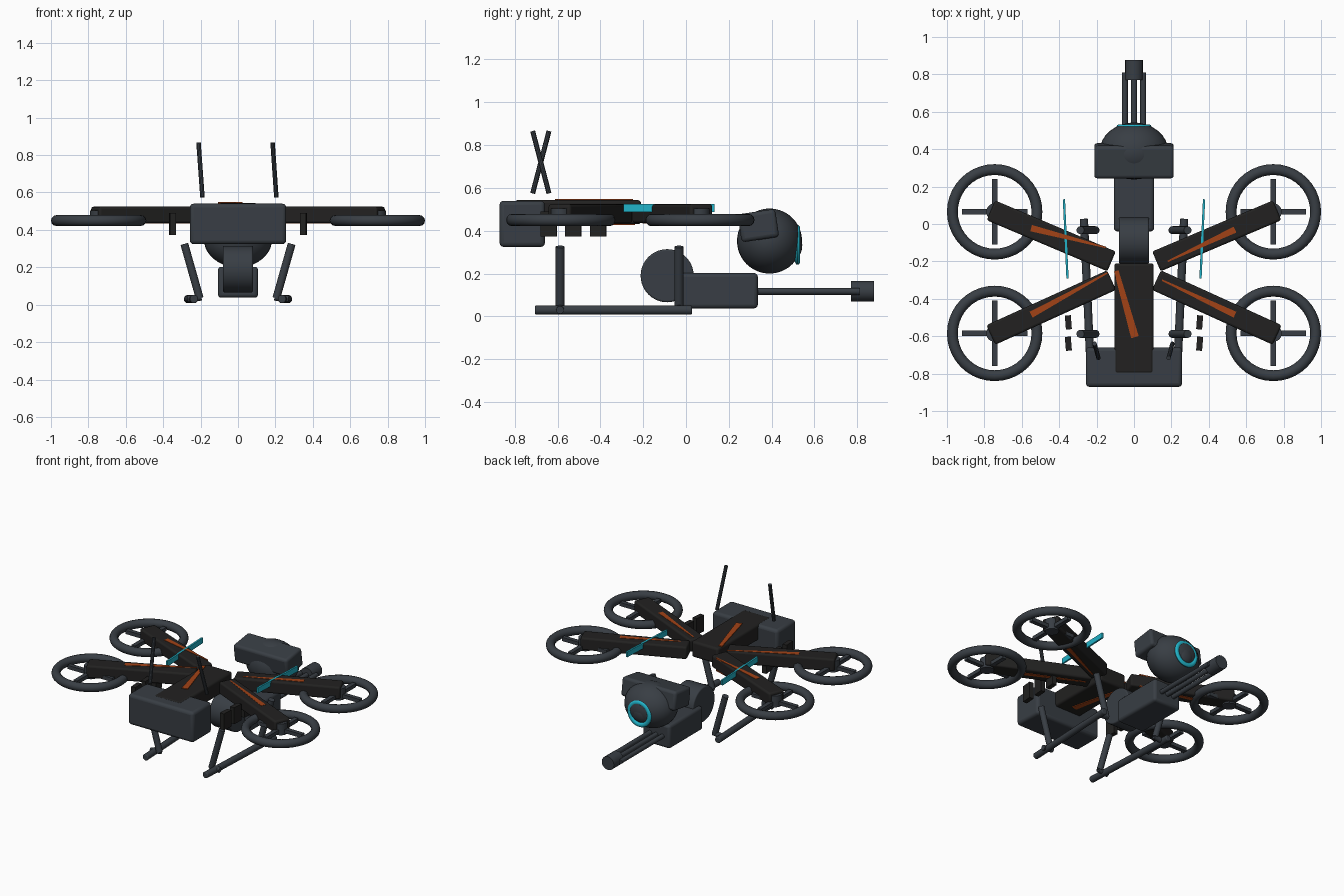
import bpy, bmesh, math
from mathutils import Vector, Matrix

if "Cube" in bpy.data.objects:
    bpy.data.objects.remove(bpy.data.objects["Cube"])


def material(name, rgb):
    m = bpy.data.materials.new(name)
    m.diffuse_color = (*rgb, 1)
    m.use_nodes = True
    m.node_tree.nodes["Principled BSDF"].inputs["Base Color"].default_value = m.diffuse_color
    return m


METAL = material("gunmetal", (0.040, 0.048, 0.058))
DARK = material("charcoal", (0.016, 0.0155, 0.015))
ORANGE = material("burnt orange", (0.36, 0.055, 0.008))
CYAN = material("cyan", (0.015, 0.45, 0.58))


def finish(name, bm, mat, bevel=0.0, smooth=True):
    bmesh.ops.recalc_face_normals(bm, faces=bm.faces)
    me = bpy.data.meshes.new(name)
    bm.to_mesh(me)
    bm.free()
    ob = bpy.data.objects.new(name, me)
    bpy.context.collection.objects.link(ob)
    me.materials.append(mat)
    if bevel:
        mod = ob.modifiers.new("bevel", 'BEVEL')
        mod.width, mod.segments = bevel, 3
    if smooth:
        bpy.ops.object.select_all(action='DESELECT')
        ob.select_set(True)
        bpy.context.view_layer.objects.active = ob
        bpy.ops.object.shade_smooth_by_angle(angle=math.radians(35))
    return ob


def box(name, centre, size, mat, bevel=0.0, rot=None):
    bm = bmesh.new()
    bmesh.ops.create_cube(bm, size=1)
    r = rot if rot else Matrix.Identity(4)
    bm.transform(Matrix.Translation(centre) @ r @ Matrix.Diagonal((*size, 1)))
    return finish(name, bm, mat, bevel, bevel > 0)


def tube(name, a, b, radius, mat, sides=20, bevel=0.0):
    a, b = Vector(a), Vector(b)
    bm = bmesh.new()
    bmesh.ops.create_cone(bm, cap_ends=True, segments=sides, radius1=radius,
                          radius2=radius, depth=(b - a).length)
    turn = (b - a).to_track_quat('Z', 'Y').to_matrix().to_4x4()
    bm.transform(Matrix.Translation((a + b) / 2) @ turn)
    return finish(name, bm, mat, bevel)


def ball(name, centre, radii, mat):
    bm = bmesh.new()
    bmesh.ops.create_uvsphere(bm, u_segments=32, v_segments=20, radius=1)
    bm.transform(Matrix.Translation(centre) @ Matrix.Diagonal((*radii, 1)))
    return finish(name, bm, mat)


def ring(name, centre, major, minor, mat, axis='Z', flat=1.0):
    bm = bmesh.new()
    n, k = 40, 12
    rows = []
    for i in range(n):
        t = math.tau * i / n
        row = []
        for j in range(k):
            p = math.tau * j / k
            r = major + minor * math.cos(p)
            row.append(bm.verts.new((r * math.cos(t), r * math.sin(t), flat * minor * math.sin(p))))
        rows.append(row)
    for i in range(n):
        for j in range(k):
            a, b = rows[i], rows[(i + 1) % n]
            bm.faces.new((a[j], b[j], b[(j + 1) % k], a[(j + 1) % k]))
    if axis == 'Y':
        bm.transform(Matrix.Rotation(math.pi / 2, 4, 'X'))
    bm.transform(Matrix.Translation(centre))
    return finish(name, bm, mat)


def stripe(name, a, b, wa, wb, z):
    """Thin tapered plate lying between two plan points."""
    a, b = Vector(a), Vector(b)
    d = (b - a).normalized()
    s = Vector((-d.y, d.x))
    plan = [a - s * wa / 2, b - s * wb / 2, b + s * wb / 2, a + s * wa / 2]
    bm = bmesh.new()
    f = bm.faces.new([bm.verts.new((p.x, p.y, z - 0.004)) for p in plan])
    ext = bmesh.ops.extrude_face_region(bm, geom=[f])
    bmesh.ops.translate(bm, vec=(0, 0, 0.008),
                        verts=[v for v in ext['geom'] if isinstance(v, bmesh.types.BMVert)])
    return finish(name, bm, ORANGE, smooth=False)


# Main hull and battery housing
box("hull", (0, -0.505, 0.487), (0.21, 0.59, 0.113), DARK, 0.015)
box("battery_housing", (0, -0.765, 0.432), (0.515, 0.212, 0.216), METAL, 0.02)
stripe("hull_stripe", (-0.095, -0.25), (0.005, -0.605), 0.025, 0.042, 0.544)
stripe("hull_belly_stripe", (-0.08, -0.24), (0.0, -0.6), 0.025, 0.042, 0.43)

# Rotor arms, guards and blades
Z = 0.45
for side, s in (("left", -1), ("right", 1)):
    for end, cy, iy in (("front", -0.585, -0.30), ("rear", 0.065, -0.20)):
        tag = f"{end}_{side}"
        cx = 0.745 * s
        inner, outer = Vector((0.12 * s, iy, 0.48)), Vector((0.765 * s, cy + math.copysign(0.008, cy), 0.48))
        d = outer - inner
        box(f"arm_{tag}", (inner + outer) / 2, (d.length, 0.115, 0.088), DARK, 0.012,
            Matrix.Rotation(math.atan2(d.y, d.x), 4, 'Z'))
        ring(f"rotor_guard_{tag}", (cx, cy, Z), 0.226, 0.029, METAL)
        box(f"blade_across_{tag}", (cx, cy, Z), (0.35, 0.03, 0.026), METAL)
        box(f"blade_along_{tag}", (cx, cy, Z), (0.03, 0.35, 0.026), METAL)
        tube(f"rotor_hub_{tag}", (cx, cy, 0.425), (cx, cy, 0.505), 0.045, METAL, 24)

# Painted arm stripes, above and below
for tag, a, b in (("rear_left", (-0.15, -0.125), (-0.55, -0.022)),
                  ("rear_right", (0.18, -0.20), (0.54, -0.03)),
                  ("front_left", (-0.14, -0.26), (-0.55, -0.485)),
                  ("front_right", (0.15, -0.30), (0.54, -0.485))):
    stripe(f"arm_stripe_{tag}", a, b, 0.008, 0.035, 0.522)
    stripe(f"arm_under_stripe_{tag}", a, b, 0.008, 0.03, 0.437)

for side, s in (("left", -1), ("right", 1)):
    # Light bars across the rear arms
    box(f"light_bar_{side}", (0.365 * s, -0.08, 0.507), (0.012, 0.425, 0.038), CYAN, 0,
        Matrix.Rotation(-0.045 * s, 4, 'Z'))
    # Row of pods beneath the front arms
    for i, y in enumerate((-0.64, -0.526, -0.41)):
        box(f"pod_{side}_{i}", (0.351 * s, y, 0.432), (0.032, 0.075, 0.116), DARK, 0,
            Matrix.Rotation(-0.08 * s, 4, 'Z'))
    # Landing skid and its two splayed struts
    tube(f"skid_{side}", (0.235 * s, -0.705, 0.03), (0.268 * s, 0.028, 0.03), 0.022, METAL, 20, 0.006)
    for j, y in enumerate((-0.588, -0.033)):
        tube(f"skid_strut_{side}_{j}", (0.287 * s, y, 0.325), (0.205 * s, y, 0.035), 0.021, METAL)
        tube(f"skid_joint_{side}_{j}", (0.195 * s, y, 0.04), (0.27 * s, y, 0.03), 0.018, METAL)

# Antennas leaning opposite ways
tube("antenna_left", (-0.19, -0.716, 0.575), (-0.211, -0.64, 0.865), 0.012, METAL, 10)
tube("antenna_right", (0.205, -0.64, 0.575), (0.185, -0.716, 0.865), 0.012, METAL, 10)

# Gun drum, receiver, barrels and muzzle
tube("gun_drum", (-0.08, -0.088, 0.19), (0.08, -0.088, 0.19), 0.124, METAL, 40, 0.008)
box("gun_receiver", (0, 0.148, 0.12), (0.215, 0.375, 0.165), METAL, 0.018)
for i, x in enumerate((-0.049, 0, 0.049)):
    tube(f"barrel_{i}", (x, 0.32, 0.117), (x, 0.81, 0.117), 0.016, METAL, 16)
tube("muzzle", (0, 0.77, 0.118), (0, 0.877, 0.118), 0.048, METAL, 16)

# Camera head with hood and lit eye
ball("camera_head", (0, 0.39, 0.352), (0.183, 0.152, 0.152), METAL)
box("camera_hood", (0, 0.338, 0.424), (0.425, 0.177, 0.132), METAL, 0.018,
    Matrix.Rotation(math.radians(8.5), 4, 'X'))
ring("eye_ring", (0, 0.521, 0.334), 0.077, 0.016, CYAN, 'Y', 0.75)
ball("eye_lens", (0, 0.505, 0.334), (0.068, 0.038, 0.066), METAL)
